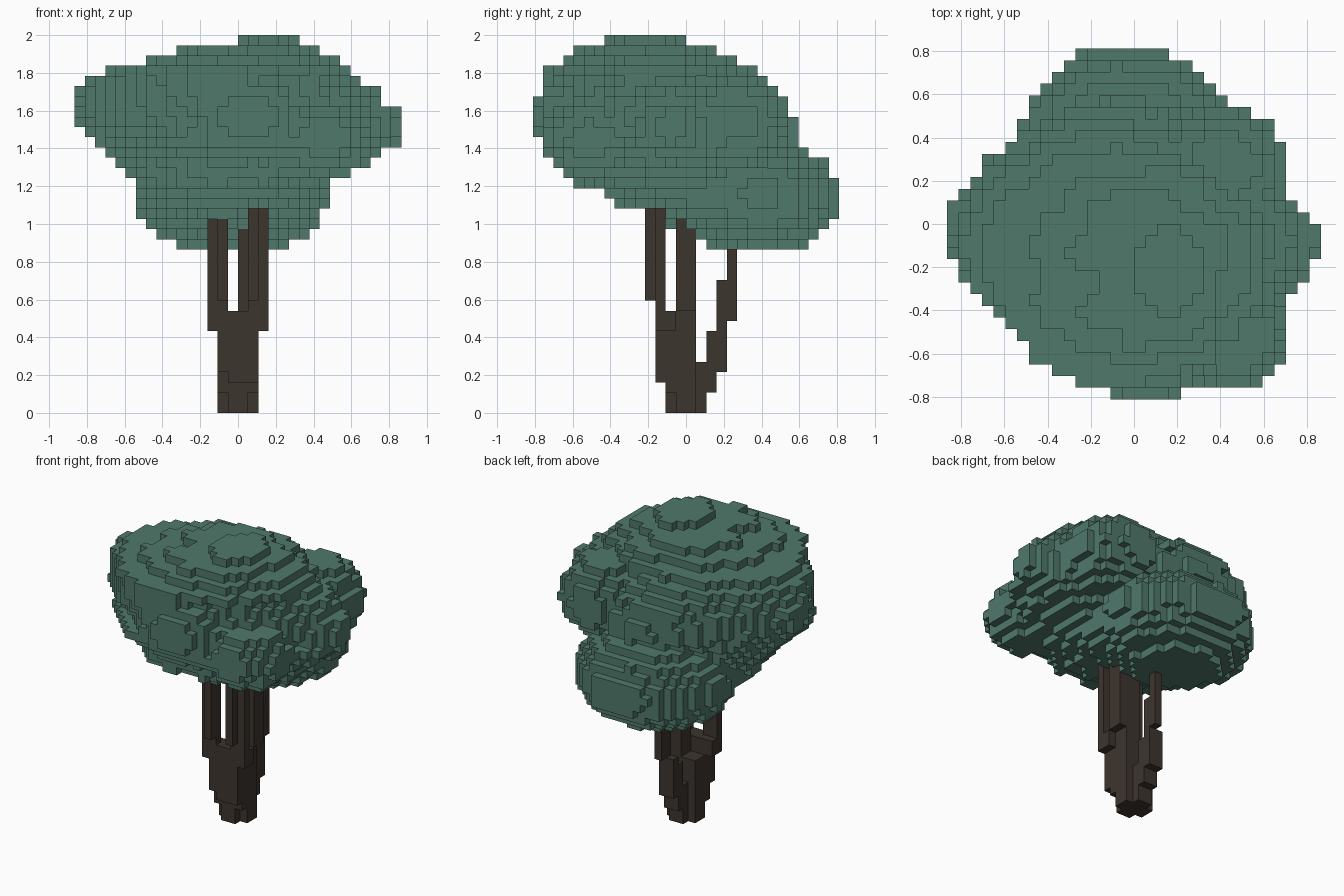
import bpy, bmesh, random
from mathutils import Vector, noise

if "Cube" in bpy.data.objects:
    bpy.data.objects.remove(bpy.data.objects["Cube"])

random.seed(4)
V = 2 / 37  # edge length of one cube


def material(name, rgb):
    m = bpy.data.materials.new(name)
    m.diffuse_color = (*rgb, 1)
    m.use_nodes = True
    m.node_tree.nodes["Principled BSDF"].inputs["Base Color"].default_value = m.diffuse_color
    return m


# Turn a set of cube cells into a mesh of the exposed square faces
SIDES = {
    (1, 0, 0): [(1, 0, 0), (1, 1, 0), (1, 1, 1), (1, 0, 1)],
    (-1, 0, 0): [(0, 0, 0), (0, 0, 1), (0, 1, 1), (0, 1, 0)],
    (0, 1, 0): [(0, 1, 0), (0, 1, 1), (1, 1, 1), (1, 1, 0)],
    (0, -1, 0): [(0, 0, 0), (1, 0, 0), (1, 0, 1), (0, 0, 1)],
    (0, 0, 1): [(0, 0, 1), (1, 0, 1), (1, 1, 1), (0, 1, 1)],
    (0, 0, -1): [(0, 0, 0), (0, 1, 0), (1, 1, 0), (1, 0, 0)],
}


def cubes(name, cells, mat):
    bm = bmesh.new()
    verts = {}
    for c in sorted(cells):
        for d, corners in SIDES.items():
            if tuple(a + b for a, b in zip(c, d)) in cells:
                continue
            face = []
            for q in corners:
                p = tuple(a + b for a, b in zip(c, q))
                if p not in verts:
                    verts[p] = bm.verts.new([a * V for a in p])
                face.append(verts[p])
            bm.faces.new(face)
    me = bpy.data.meshes.new(name)
    bm.to_mesh(me)
    bm.free()
    me.materials.append(mat)
    ob = bpy.data.objects.new(name, me)
    bpy.context.collection.objects.link(ob)


def box(x0, x1, y0, y1, z0, z1):
    return {(x, y, z) for x in range(x0, x1) for y in range(y0, y1) for z in range(z0, z1)}


# Main canopy: oval layers (height, x min, x max, y min, y max, y of widest point), in cubes
LAYERS = [
    (17, -4, 4, 1, 5, 3), (18, -5, 5, -1, 6, 3), (20, -9, 8, -6, 7, 2),
    (22, -10, 9, -11, 8, 0), (24, -12, 13, -12, 9, 0), (26, -14, 15, -14, 10.5, -1),
    (28, -16, 15, -14, 10.5, -1), (30, -16, 14.5, -14.5, 10, -1), (32, -15, 12, -14.5, 8, -2),
    (33, -13, 11, -14, 6, -2), (34, -9, 10, -12, 5, -3), (35, -6, 8, -10, 3, -4),
    (36, 0, 6, -8, 0, -4),
]
# Leaf clumps (centre and radii): back right, front right, low back, right, front
CLUMPS = [(7.5, 5, 28.5, 5.4, 5, 4.8), (8.5, -9.5, 26.8, 4.5, 4.7, 3.8),
          (-0.5, 7, 21.2, 9.4, 8.2, 5.6), (12, -1.5, 28, 4.3, 3.5, 3),
          (1, -11, 29, 5, 4.3, 4)]


def layer(z):
    for a, b in zip(LAYERS, LAYERS[1:]):
        if a[0] <= z <= b[0]:
            t = (z - a[0]) / (b[0] - a[0])
            return [p + (q - p) * t for p, q in zip(a[1:], b[1:])]


def in_canopy(x, y, z):
    px, py, pz = x + 0.5, y + 0.5, z + 0.5
    limit = 1 + 0.08 * noise.noise(Vector((px, py, pz)) * 0.23) + random.uniform(-0.03, 0.03)
    for a, b, c, ra, rb, rc in CLUMPS:
        if ((px - a) / ra) ** 2 + ((py - b) / rb) ** 2 + ((pz - c) / rc) ** 2 < limit:
            return True
    if z < 17:
        return False
    # uneven layer heights break up the terraces
    shift = 0 if z > 35 else 0.7 * noise.noise(Vector((px, py, 7)) * 0.31)
    x0, x1, y0, y1, cy = layer(min(36, max(17, z + shift)))
    cx, rx = (x0 + x1) / 2, (x1 - x0) / 2
    ry = y1 - cy if py > cy else cy - y0
    power = 1.75 if px < cx and py > cy else 1.45
    if z > 32:
        power = 2
    elif z < 27 and py < cy:
        power = 2
    return abs((px - cx) / rx) ** power + abs((py - cy) / ry) ** power < limit


leaves = {c for c in sorted(box(-16, 16, -15, 15, 16, 37)) if in_canopy(*c)}

# Trunk base with clipped corners
trunk = box(-2, 2, -1, 1, 0, 8) | box(-1, 1, -2, 2, 0, 5) | box(-2, 2, -2, 0, 2, 8)
trunk |= box(-1, 1, -3, -1, 3, 10)
# Front left branch
trunk |= box(-2, 0, -3, -1, 4, 8) | box(-3, -1, -3, -1, 8, 10)
trunk |= box(-3, -1, -3, -2, 10, 22) | box(-2, -1, -4, -2, 11, 22)
# Front right branch
trunk |= box(0, 2, -3, -1, 3, 8) | box(1, 3, -3, -1, 8, 10)
trunk |= box(1, 3, -3, -2, 10, 22) | box(1, 2, -4, -2, 11, 22)
# Right branch
trunk |= box(0, 2, -1, 1, 8, 18) | box(1, 3, -1, 1, 10, 21)
# Back branch
trunk |= box(-1, 1, 1, 3, 2, 5) | box(-1, 1, 2, 3, 5, 8) | box(-1, 1, 3, 4, 4, 9)
trunk |= box(0, 1, 3, 4, 9, 13) | box(0, 1, 4, 5, 9, 18)

cubes("canopy", leaves, material("leaf green", (0.08, 0.19, 0.148)))
cubes("trunk", trunk - leaves, material("bark brown", (0.046, 0.035, 0.027)))
